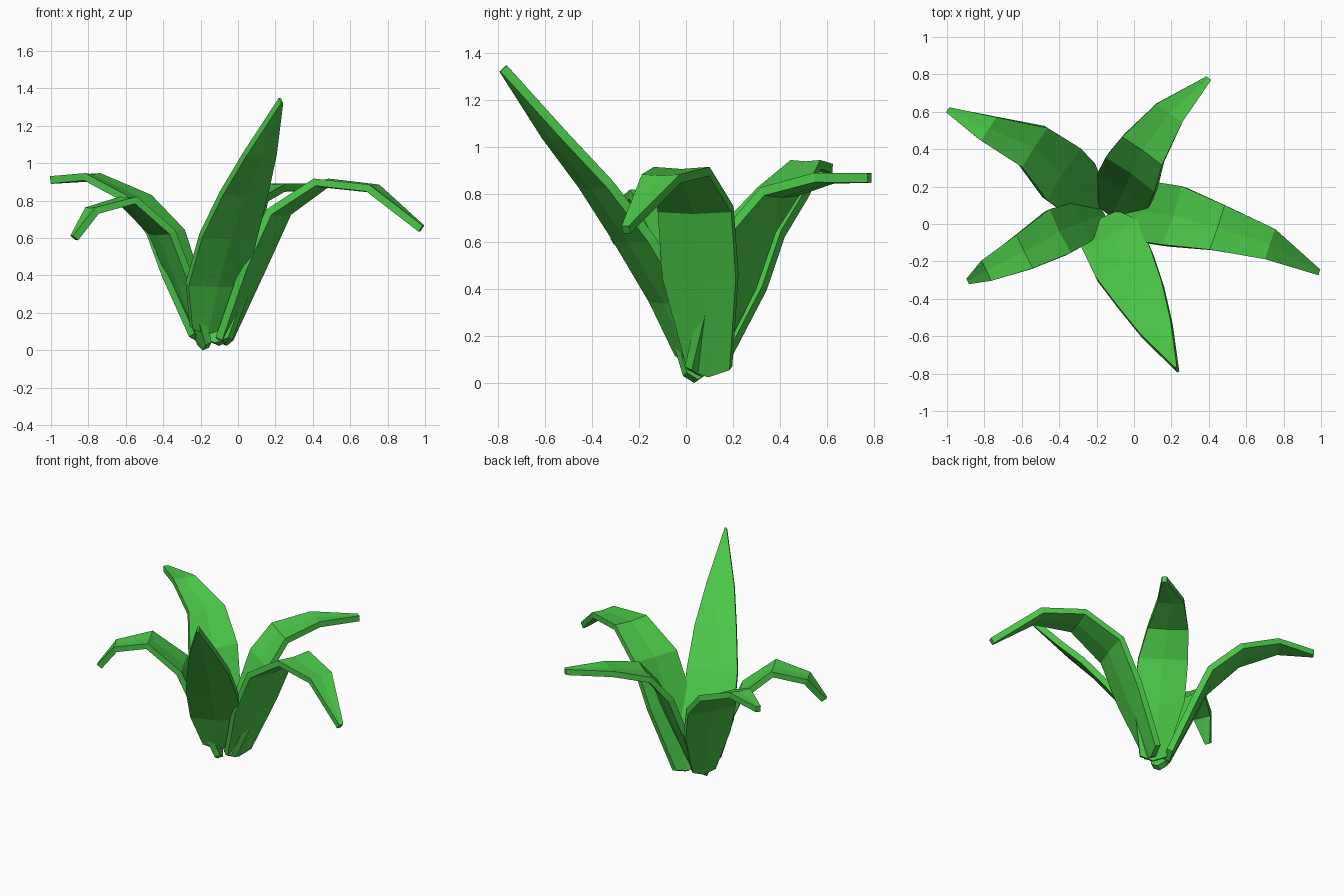
import bpy, bmesh
from mathutils import Vector

green = bpy.data.materials.new("leaf_green")
green.diffuse_color = (0.07, 0.58, 0.065, 1)


def leaf(name, stations, thick=0.04, cup=0.05):
    """Sweep a shallow V-shaped slab along stations of (x, y, z, half width)."""
    pts = [Vector(s[:3]) for s in stations]
    head = pts[-1] - pts[0]
    side = Vector((head.y, -head.x, 0)).normalized()
    bm = bmesh.new()
    rings = []
    for i, p in enumerate(pts):
        tan = (pts[min(i + 1, len(pts) - 1)] - pts[max(i - 1, 0)]).normalized()
        up = side.cross(tan).normalized()          # inner / upper face direction
        w = stations[i][3]
        t = thick / 2
        mid = -up * cup * w                        # crease sinks to the outside
        edge = up * cup * w * 0.5
        if i == 0:                                 # rounded foot
            mid -= tan * 0.03
        section = [-side * w + edge + up * t, mid + up * t, side * w + edge + up * t,
                   side * w + edge - up * t, mid - up * t, -side * w + edge - up * t]
        rings.append([bm.verts.new(p + v) for v in section])
    for a, b in zip(rings, rings[1:]):
        for k in range(6):
            j = (k + 1) % 6
            bm.faces.new((a[k], a[j], b[j], b[k]))
    for r in (rings[0], rings[-1]):                # end caps
        bm.faces.new((r[0], r[1], r[4], r[5]))
        bm.faces.new((r[1], r[2], r[3], r[4]))
    bmesh.ops.recalc_face_normals(bm, faces=bm.faces)
    me = bpy.data.meshes.new(name)
    bm.to_mesh(me)
    bm.free()
    me.materials.append(green)
    bpy.context.collection.objects.link(bpy.data.objects.new(name, me))


# Tall straight leaf at the front
leaf("front_leaf", [(-0.165, 0.01, 0.12, 0.095), (-0.12, -0.07, 0.35, 0.168),
                    (-0.05, -0.225, 0.61, 0.165), (0.035, -0.385, 0.84, 0.135),
                    (0.12, -0.56, 1.05, 0.09), (0.23, -0.777, 1.335, 0.006)])
# Drooping leaf on the right
leaf("right_leaf", [(-0.07, 0.10, 0.06, 0.095), (0.09, 0.06, 0.45, 0.165),
                    (0.22, 0.04, 0.735, 0.165), (0.45, -0.02, 0.895, 0.125),
                    (0.72, -0.105, 0.865, 0.085), (0.98, -0.255, 0.65, 0.016)])
# Arching leaf at the back
leaf("back_leaf", [(-0.11, 0.06, 0.06, 0.085), (-0.05, 0.19, 0.40, 0.165),
                   (-0.01, 0.28, 0.65, 0.16), (0.05, 0.40, 0.81, 0.13),
                   (0.19, 0.595, 0.87, 0.085), (0.40, 0.78, 0.87, 0.016)])
# Arching leaf at the back left
leaf("back_left_leaf", [(-0.205, 0.10, 0.08, 0.08), (-0.31, 0.205, 0.40, 0.155),
                        (-0.39, 0.275, 0.63, 0.165), (-0.54, 0.415, 0.81, 0.125),
                        (-0.78, 0.51, 0.925, 0.075), (-0.995, 0.61, 0.91, 0.016)])
# Short drooping leaf at the left
leaf("left_leaf", [(-0.18, 0.04, 0.035, 0.05), (-0.30, 0.0, 0.36, 0.115),
                   (-0.41, -0.045, 0.63, 0.13), (-0.59, -0.15, 0.80, 0.10),
                   (-0.78, -0.245, 0.745, 0.06), (-0.875, -0.30, 0.60, 0.016)])
